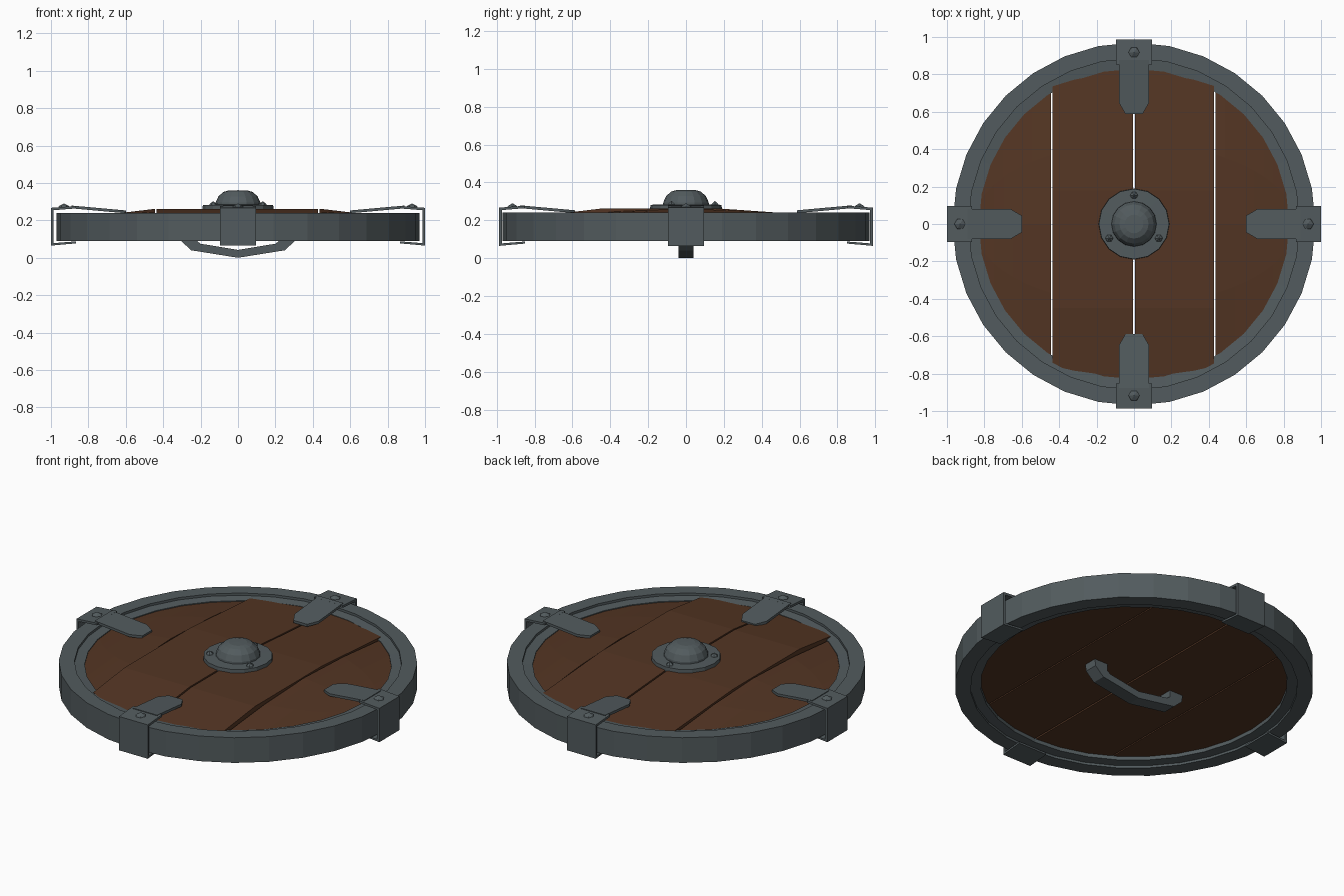
import bpy, bmesh, math
from math import sin, cos, pi, sqrt, hypot
from mathutils import Matrix, Vector

cube = bpy.data.objects.get("Cube")
if cube:
    bpy.data.objects.remove(cube, do_unlink=True)


def material(name, rgb):
    m = bpy.data.materials.new(name)
    m.use_nodes = True
    m.diffuse_color = (*rgb, 1)
    bsdf = m.node_tree.nodes["Principled BSDF"]
    bsdf.inputs["Base Color"].default_value = (*rgb, 1)
    bsdf.inputs["Roughness"].default_value = 0.7
    return m


STEEL = material("dark steel", (0.085, 0.105, 0.112))
WOOD = material("brown wood", (0.088, 0.036, 0.017))


def finish(name, bm, mat, matrix=None):
    bmesh.ops.recalc_face_normals(bm, faces=bm.faces[:])
    if matrix:
        bm.transform(matrix)
    mesh = bpy.data.meshes.new(name)
    bm.to_mesh(mesh)
    bm.free()
    mesh.materials.append(mat)
    ob = bpy.data.objects.new(name, mesh)
    bpy.context.collection.objects.link(ob)
    return ob


def prism(name, outline, depth, mat, matrix=None):
    """Extrude a planar outline along a vector."""
    bm = bmesh.new()
    face = bm.faces.new([bm.verts.new(p) for p in outline])
    new = bmesh.ops.extrude_face_region(bm, geom=[face])["geom"]
    bmesh.ops.translate(bm, vec=Vector(depth), verts=[v for v in new if isinstance(v, bmesh.types.BMVert)])
    return finish(name, bm, mat, matrix)


def lathe(name, profile, sides, mat, matrix=None):
    """Revolve a closed (radius, height) profile about z."""
    bm = bmesh.new()
    rings = [[bm.verts.new((r * cos(2 * pi * i / sides), r * sin(2 * pi * i / sides), z))
              for r, z in profile] for i in range(sides)]
    n = len(profile)
    for i in range(sides):
        a, b = rings[i], rings[(i + 1) % sides]
        for j in range(n):
            k = (j + 1) % n
            bm.faces.new((a[j], a[k], b[k], b[j]))
    bmesh.ops.remove_doubles(bm, verts=bm.verts[:], dist=0.0001)
    return finish(name, bm, mat, matrix)


def rivet(name, radius, x, y, z):
    lathe(name, [(0, 0), (radius, 0), (radius * 0.85, 0.008), (0, 0.022)], 6, STEEL,
          Matrix.Translation((x, y, z)))


# Wooden planks, clipped to a disc and dished towards the rim
DISC, BASE = 0.86, 0.13


def inner_height(x, y):
    return 0.262 - max(0, 0.12 * (-y - 0.45), 0.07 * (y - 0.18))


def outer_height(x, y):
    return 0.262 - 0.12 * max(0, hypot(x, y) - 0.44)


def plank(name, x0, x1, height, rows):
    bm = bmesh.new()
    grid = []
    for i in range(9):
        x = x0 + (x1 - x0) * i / 8
        ext = sqrt(DISC ** 2 - x * x)
        grid.append([bm.verts.new((x, y, height(x, y))) for y in rows(ext)])
    for a, b in zip(grid, grid[1:]):
        for j in range(len(a) - 1):
            bm.faces.new((a[j], b[j], b[j + 1], a[j + 1]))
    new = bmesh.ops.extrude_face_region(bm, geom=bm.faces[:])["geom"]
    for v in new:
        if isinstance(v, bmesh.types.BMVert):
            v.co.z = BASE
    finish(name, bm, WOOD)


def inner_rows(ext):
    return [-ext, -0.45, 0.18, ext]


def outer_rows(ext):
    return [t * ext for t in (-1, -0.5, 0, 0.5, 1)]


plank("right_outer_plank", -0.85, -0.443, outer_height, outer_rows)
plank("right_inner_plank", -0.435, -0.005, inner_height, inner_rows)
plank("left_inner_plank", 0.005, 0.428, inner_height, inner_rows)
plank("left_outer_plank", 0.436, 0.85, outer_height, outer_rows)

# Stepped metal rim
lathe("rim", [(0.97, 0.09), (0.97, 0.24), (0.885, 0.24), (0.885, 0.226),
              (0.83, 0.22), (0.83, 0.108), (0.885, 0.104), (0.885, 0.09)], 32, STEEL)

# Central boss: flange, dome and three rivets
lathe("boss_flange", [(0.1, 0.255), (0.19, 0.255), (0.188, 0.282), (0.1, 0.284)], 16, STEEL)
lathe("boss_dome", [(0, 0.26), (0.122, 0.26), (0.12, 0.295), (0.105, 0.328),
                    (0.078, 0.352), (0.05, 0.36), (0, 0.361)], 16, STEEL)
for i in range(3):
    a = pi / 2 + i * 2 * pi / 3
    rivet("boss_rivet", 0.022, 0.153 * cos(a), 0.153 * sin(a), 0.28)

# Four rim clamps, each with a tapered strap and a rivet
clamp = [(0.865, 0.277), (1.0, 0.267), (1.0, 0.065), (0.865, 0.077),
         (0.865, 0.088), (0.986, 0.078), (0.986, 0.254), (0.865, 0.264)]
strap = [(0.89, 0.08), (0.66, 0.08), (0.6, 0.045)]
strap += [(r, -w) for r, w in reversed(strap)]
for i, side in enumerate(("left", "back", "right", "front")):
    shift = -0.013 * (i % 2)
    turn = Matrix.Rotation(i * pi / 2, 4, "Z") @ Matrix.Translation((shift, 0, 0))
    prism(side + "_clamp", [(r, -0.095, z) for r, z in clamp], (0, 0.19, 0), STEEL, turn)
    prism(side + "_strap", [(r, w, 0.238 + 0.09 * (r - 0.6)) for r, w in strap], (0, 0, 0.015), STEEL, turn)
    p = turn @ Vector((0.93, 0, 0.268))
    rivet(side + "_clamp_rivet", 0.032, *p)

# Bent grip underneath
half = [(0.31, 0.135), (0.305, 0.09), (0.25, 0.04)]
inner = [(0.2, 0.075), (0.22, 0.09), (0.22, 0.135)]
grip = (half + [(0, 0)] + [(-x, z) for x, z in reversed(half)]
        + [(-x, z) for x, z in reversed(inner)] + [(0, 0.042)] + inner)
prism("grip", [(x, -0.04, z) for x, z in grip], (0, 0.08, 0), STEEL)
